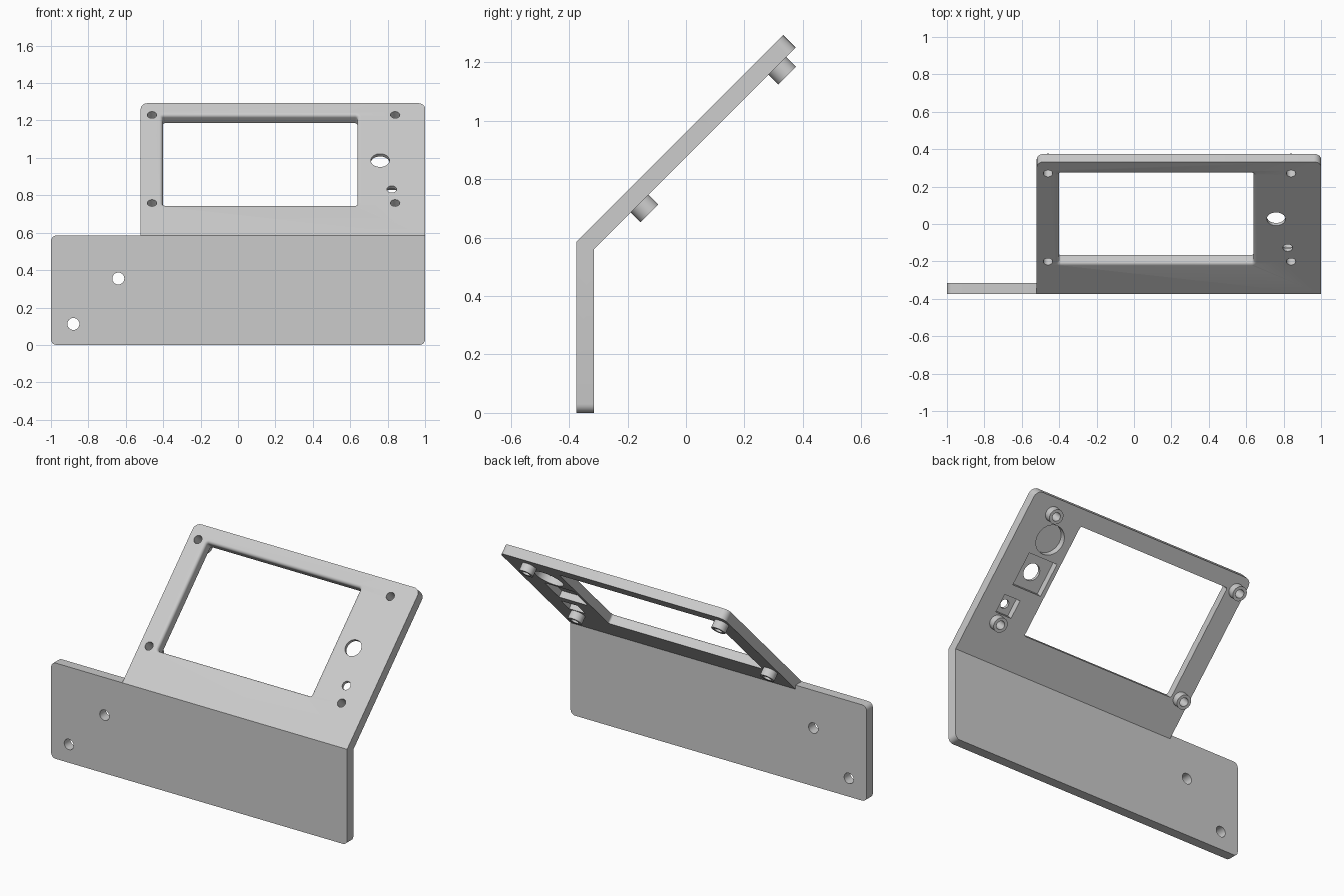
import bpy, bmesh, math
from mathutils import Matrix, Vector

cube = bpy.data.objects.get("Cube")
if cube:
    bpy.data.objects.remove(cube)

grey = bpy.data.materials.new("light_grey")
grey.use_nodes = True
grey.diffuse_color = (0.6, 0.6, 0.6, 1)
grey.node_tree.nodes["Principled BSDF"].inputs["Base Color"].default_value = (0.6, 0.6, 0.6, 1)

THICK = 0.06
# Local frames: x across, y up the face, z out of the front face
WALL = Matrix.Translation((0, -0.375, 0)) @ Matrix.Rotation(math.radians(90), 4, 'X')
PANEL = Matrix.Translation((0, -0.375, 0.585)) @ Matrix.Rotation(math.radians(45), 4, 'X')


def rounded_rect(x0, x1, y0, y1, radii):
    """Counter-clockwise outline; radii start at the lower -x corner."""
    corners = [(x0, y0, 1, 1), (x1, y0, -1, 1), (x1, y1, -1, -1), (x0, y1, 1, -1)]
    pts = []
    for i, ((x, y, sx, sy), r) in enumerate(zip(corners, radii)):
        steps = 6 if r > 0 else 0
        for k in range(steps + 1):
            a = math.pi + i * math.pi / 2 + (k / steps if steps else 0) * math.pi / 2
            pts.append((x + sx * r + r * math.cos(a), y + sy * r + r * math.sin(a)))
    return pts


def circle(x, y, r, n=32):
    return [(x + r * math.cos(2 * math.pi * k / n), y + r * math.sin(2 * math.pi * k / n)) for k in range(n)]


def loft(name, frame, rings):
    """Closed solid through (outline, height) rings, lowest first."""
    bm = bmesh.new()
    loops = [[bm.verts.new(frame @ Vector((x, y, z))) for x, y in pts] for pts, z in rings]
    bm.faces.new(loops[0][::-1])
    bm.faces.new(loops[-1])
    for low, high in zip(loops, loops[1:]):
        for i in range(len(low)):
            j = (i + 1) % len(low)
            bm.faces.new((low[i], low[j], high[j], high[i]))
    mesh = bpy.data.meshes.new(name)
    bm.to_mesh(mesh)
    bm.free()
    mesh.materials.append(grey)
    obj = bpy.data.objects.new(name, mesh)
    bpy.context.collection.objects.link(obj)
    return obj


def prism(name, frame, pts, low, high):
    return loft(name, frame, [(pts, low), (pts, high)])


def combine(target, other, operation):
    mod = target.modifiers.new("combine", 'BOOLEAN')
    mod.operation, mod.solver, mod.object = operation, 'EXACT', other
    bpy.context.view_layer.objects.active = target
    bpy.ops.object.modifier_apply(modifier=mod.name)
    bpy.data.objects.remove(other)


def cut(frame, pts, low=-0.2, high=0.1):
    combine(bracket, prism("cutter", frame, pts, low, high), 'DIFFERENCE')


# Upright mounting wall and tilted display panel
bracket = prism("display_bracket", WALL,
                rounded_rect(-1, 1, 0, 0.585, (0.03, 0.03, 0, 0.03)), -THICK, 0)
panel = prism("tilted_panel", PANEL,
              rounded_rect(-0.52, 1, 0, 1.001, (0, 0, 0.04, 0.04)), -THICK, 0)
combine(bracket, panel, 'UNION')

# Screw bosses behind the panel, each with a through hole
screws = [(x, y) for x in (-0.46, 0.84) for y in (0.246, 0.912)]
for x, y in screws:
    boss = prism("screw_boss", PANEL, circle(x, y, 0.043), -THICK - 0.047, -0.03)
    combine(bracket, boss, 'UNION')
for x, y in screws:
    cut(PANEL, circle(x, y, 0.025))

# Display window with a rounded front edge
FILLET = 0.018
profile = [(0, -0.2)]
profile += [(FILLET * (1 - math.cos(a)), FILLET * (math.sin(a) - 1))
            for a in (k * math.pi / 12 for k in range(7))]
profile.append((FILLET, 0.1))
rings = [(rounded_rect(-0.402 - o, 0.638 + o, 0.235 - o, 0.909 + o, [0.012 + o] * 4), z)
         for o, z in profile]
combine(bracket, loft("window_cutter", PANEL, rings), 'DIFFERENCE')

# Control holes, the square pockets behind them, and a round blind recess
for x, y, r, half in ((0.76, 0.568, 0.05, 0.098), (0.822, 0.35, 0.026, 0.054)):
    square = rounded_rect(x - half, x + half, y - half, y + half, (0, 0, 0, 0))
    cut(PANEL, square, high=-0.02)
    cut(PANEL, circle(x, y, r))
cut(PANEL, circle(0.775, 0.775, 0.087), high=-0.02)

# Mounting holes in the wall
for x, y in ((-0.64, 0.355), (-0.88, 0.112)):
    cut(WALL, circle(x, y, 0.032))

# Smooth curved walls, keep flat faces crisp
bpy.ops.object.select_all(action='DESELECT')
bracket.select_set(True)
bpy.context.view_layer.objects.active = bracket
bpy.ops.object.shade_smooth_by_angle(angle=math.radians(30))
